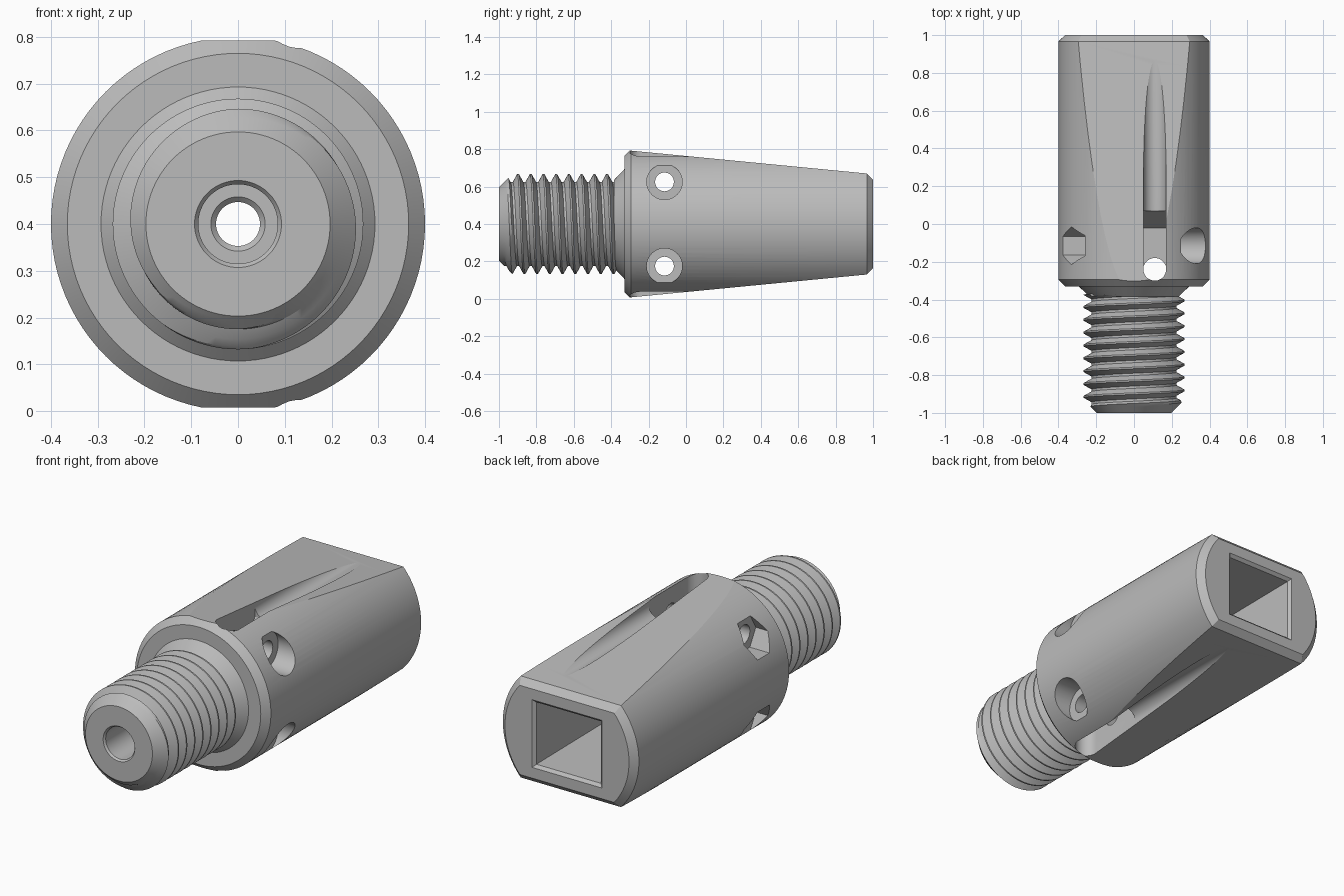
import bpy, bmesh, math
from math import sin, cos, pi, radians

cube = bpy.data.objects.get("Cube")
if cube:
    bpy.data.objects.remove(cube, do_unlink=True)

AXIS_Z = 0.4          # height of the long axis

steel = bpy.data.materials.new("grey_metal")
steel.use_nodes = True
GREY = (0.5, 0.5, 0.5, 1)
steel.diffuse_color = GREY
steel.node_tree.nodes["Principled BSDF"].inputs["Base Color"].default_value = GREY


def loft(name, rings, loop=False, caps=True):
    """Skin closed rings of points; loop joins the last ring to the first."""
    bm = bmesh.new()
    rows = [[bm.verts.new((x, y, z + AXIS_Z)) for x, y, z in ring] for ring in rings]
    n = len(rows[0])
    pairs = list(zip(rows, rows[1:]))
    if loop:
        pairs.append((rows[-1], rows[0]))
    for a, b in pairs:
        for i in range(n):
            j = (i + 1) % n
            bm.faces.new((a[i], a[j], b[j], b[i]))
    if caps and not loop:
        bm.faces.new(rows[0])
        bm.faces.new(rows[-1])
    bmesh.ops.remove_doubles(bm, verts=bm.verts, dist=1e-5)
    bmesh.ops.recalc_face_normals(bm, faces=bm.faces)
    mesh = bpy.data.meshes.new(name)
    bm.to_mesh(mesh)
    bm.free()
    mesh.materials.append(steel)
    ob = bpy.data.objects.new(name, mesh)
    bpy.context.collection.objects.link(ob)
    return ob


def turned(profile, steps=96):
    """Sections of a (radius, y) profile around the long axis."""
    return [[(r * sin(2 * pi * i / steps), y, r * cos(2 * pi * i / steps))
             for r, y in profile] for i in range(steps)]


def rod_x(name, x0, x1, y, z, r, sides):
    return loft(name, [[(x, y + r * cos(2 * pi * i / sides), z + r * sin(2 * pi * i / sides))
                        for i in range(sides)] for x in (x0, x1)])


def slab_x(name, x0, x1, outline):
    return loft(name, [[(x, y, z) for y, z in outline] for x in (x0, x1)])


def carve(target, cutter, operation="DIFFERENCE"):
    mod = target.modifiers.new("carve", "BOOLEAN")
    mod.operation = operation
    mod.solver = "EXACT"
    mod.object = cutter
    bpy.context.view_layer.objects.active = target
    bpy.ops.object.modifier_apply(modifier=mod.name)
    bpy.data.objects.remove(cutter, do_unlink=True)


def smooth(ob, angle):
    bpy.ops.object.select_all(action="DESELECT")
    ob.select_set(True)
    bpy.context.view_layer.objects.active = ob
    bpy.ops.object.shade_smooth_by_angle(angle=radians(angle))


# Body: turned collar and barrel with a through bore
body = loft("socket_body", turned([
    (0.058, -0.385), (0.235, -0.385), (0.293, -0.33), (0.365, -0.33), (0.4, -0.295),
    (0.4, 0.967), (0.365, 1.0), (0.047, 1.0), (0.047, -0.374)]), loop=True)

# Tapering flats above and below, chamfered at the back
upper = [(-0.5, 0.412), (0.967, 0.27), (1.0, 0.237), (1.1, 0.137)]
carve(body, slab_x("flats", -0.6, 0.6, upper + [(y, -z) for y, z in reversed(upper)]),
      "INTERSECT")

# Rectangular socket with a chamfered mouth
carve(body, loft("socket", [[(sx * w, y, sz * h) for sx, sz in
                             ((-1, -1), (1, -1), (1, 1), (-1, 1))]
                            for y, w, h in ((0.12, 0.17, 0.14), (0.985, 0.19, 0.165),
                                            (1.015, 0.22, 0.195))]))

# Round-bottomed grooves above and below
SLOT_X, SLOT_R = 0.11, 0.06
arc = [pi + pi * i / 24 for i in range(25)]
for side in (1, -1):
    section = [(SLOT_X + SLOT_R * cos(a), side * (0.34 + SLOT_R * sin(a))) for a in arc]
    section += [(SLOT_X + SLOT_R, side * 0.6), (SLOT_X - SLOT_R, side * 0.6)]
    carve(body, loft("groove", [[(x, y, z) for x, z in section] for y in (-0.24, 1.1)]))

# Deep slot with sloped end walls, and its rounded through end
deep = [(-0.24, 0.6), (0.07, 0.6), (0.07, 0.28), (-0.02, 0.12), (-0.22, 0.12)]
carve(body, slab_x("deep_slot", SLOT_X - SLOT_R, SLOT_X + SLOT_R,
                   deep + [(y, -z) for y, z in reversed(deep)]))
carve(body, loft("slot_end", [[(SLOT_X + SLOT_R * cos(2 * pi * i / 48),
                                -0.24 + SLOT_R * sin(2 * pi * i / 48), z)
                               for i in range(48)] for z in (-0.6, 0.6)]))

# Cross bolt holes with round head recesses and hexagonal nut pockets
for z in (0.225, -0.225):
    carve(body, rod_x("bolt_hole", -0.6, 0.6, -0.115, z, 0.05, 48))
    carve(body, rod_x("head_recess", 0.25, 0.6, -0.115, z, 0.095, 48))
    carve(body, rod_x("nut_pocket", -0.6, -0.26, -0.115, z, 0.1, 6))
smooth(body, 12)

# Threaded shank: a helical section swept one turn, with its bore
PITCH, CREST, DEPTH = 0.068, 0.268, 0.043
PHASES = (0.09, 0.265, 0.44, 0.56, 0.735, 0.91)


def thread_section(turn):
    points = [(0.085, -0.385), (0.085, -0.99), (0.093, -1.0)]
    for k in range(-2, 12):
        for p in PHASES:
            y = min(max(-1 + PITCH * (k + p + turn), -1), -0.37)
            fall = min(max((abs(p - 0.5) * 2 - 0.12) / 0.7, 0), 1)
            r = min(CREST - DEPTH * fall, 0.197 + (y + 1))
            points.append((0.2 if y >= -0.37 else r, y))
    a = 2 * pi * turn
    return [(r * sin(a), y, r * cos(a)) for r, y in points]


shank = loft("threaded_shank", [thread_section(i / 96) for i in range(97)], caps=False)
smooth(shank, 25)
